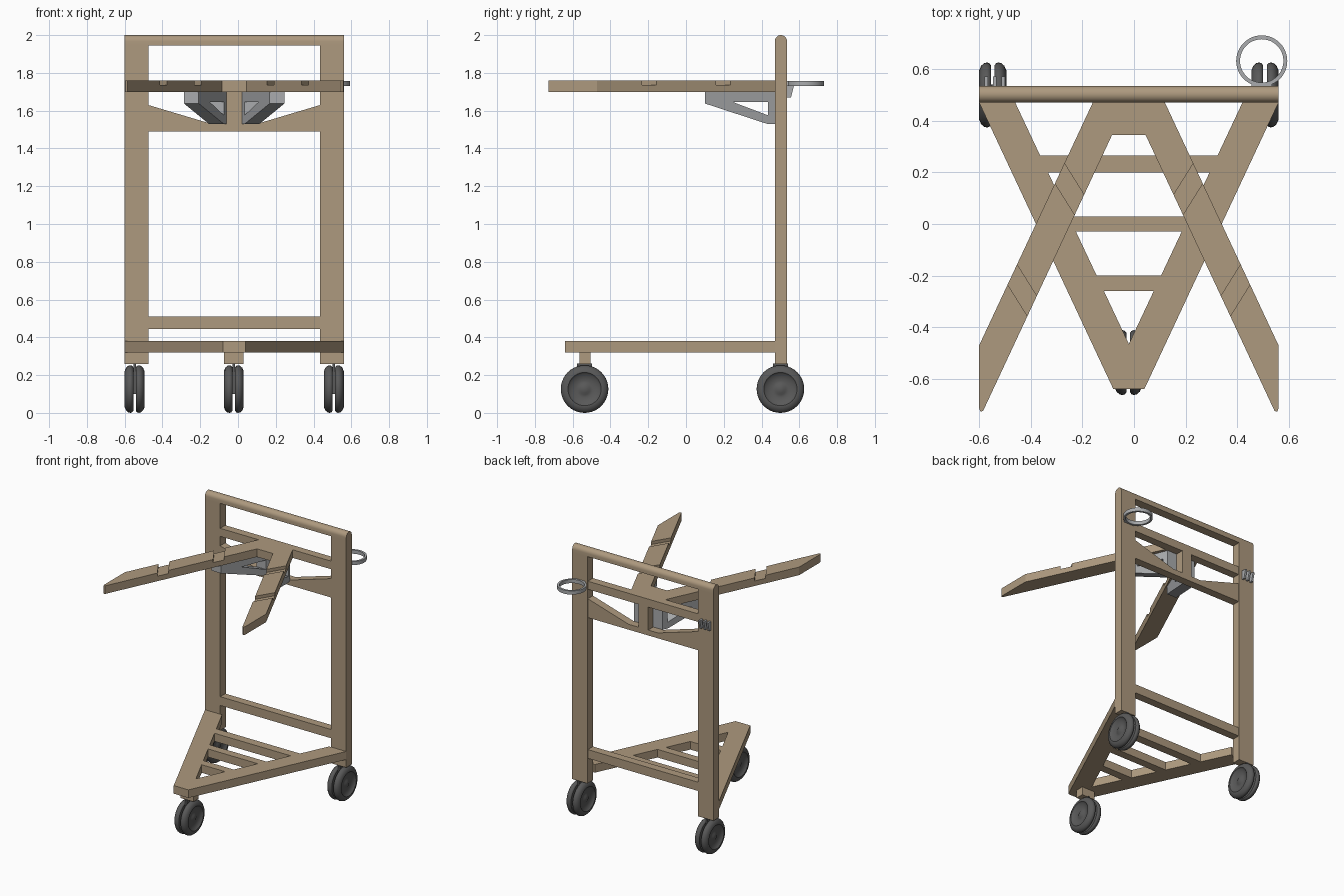
import bpy, bmesh, math
from mathutils import Vector

if "Cube" in bpy.data.objects:
    bpy.data.objects.remove(bpy.data.objects["Cube"])

CX = -0.02  # symmetry plane of the cart


def material(name, rgb):
    m = bpy.data.materials.new(name)
    m.diffuse_color = (*rgb, 1)
    m.use_nodes = True
    m.node_tree.nodes["Principled BSDF"].inputs["Base Color"].default_value = m.diffuse_color
    return m


WOOD = material("wood", (0.42, 0.32, 0.21))
METAL = material("metal", (0.40, 0.41, 0.42))
RUBBER = material("rubber", (0.10, 0.10, 0.10))


def finish(name, bm, mat, smooth=False):
    bmesh.ops.recalc_face_normals(bm, faces=bm.faces)
    me = bpy.data.meshes.new(name)
    bm.to_mesh(me)
    bm.free()
    ob = bpy.data.objects.new(name, me)
    bpy.context.collection.objects.link(ob)
    if mat:
        me.materials.append(mat)
    if smooth:
        bpy.ops.object.select_all(action='DESELECT')
        ob.select_set(True)
        bpy.context.view_layer.objects.active = ob
        bpy.ops.object.shade_smooth_by_angle(angle=math.radians(35))
    return ob


def prism(name, start, pts, vec, mat=WOOD, smooth=False):
    """Place 2D pts in space with start(a, b), then extrude along vec."""
    bm = bmesh.new()
    f = bm.faces.new([bm.verts.new(start(a, b)) for a, b in pts])
    ext = bmesh.ops.extrude_face_region(bm, geom=[f])["geom"]
    bmesh.ops.translate(bm, vec=Vector(vec),
                        verts=[v for v in ext if isinstance(v, bmesh.types.BMVert)])
    return finish(name, bm, mat, smooth)


def plan(name, pts, z0, z1, mat=WOOD):
    return prism(name, lambda x, y: (x, y, z0), pts, (0, 0, z1 - z0), mat)


def box(name, x0, x1, y0, y1, z0, z1, mat=WOOD):
    return plan(name, [(x0, y0), (x1, y0), (x1, y1), (x0, y1)], z0, z1, mat)


def flip(pts):
    return [(2 * CX - x, y) for x, y in reversed(pts)]


def lathe(name, profile, centre, axis, mat, segs=40, closed=False):
    bm = bmesh.new()
    vs = [bm.verts.new((a, 0, r) if axis == 'X' else (r, 0, a)) for a, r in profile]
    n = len(vs)
    edges = [bm.edges.new((vs[i], vs[(i + 1) % n])) for i in range(n if closed else n - 1)]
    bmesh.ops.spin(bm, geom=vs + edges, cent=(0, 0, 0), steps=segs, angle=2 * math.pi,
                   axis=(1, 0, 0) if axis == 'X' else (0, 0, 1))
    bmesh.ops.remove_doubles(bm, verts=bm.verts, dist=1e-5)
    bmesh.ops.translate(bm, verts=bm.verts, vec=Vector(centre))
    return finish(name, bm, mat, True)


def cut(ob, cutter):
    mod = ob.modifiers.new("cut", 'BOOLEAN')
    mod.operation, mod.solver, mod.object = 'DIFFERENCE', 'EXACT', cutter
    cutter.hide_render = True
    bpy.context.view_layer.objects.active = ob
    bpy.ops.object.modifier_apply(modifier=mod.name)
    bpy.data.objects.remove(cutter)


# Upright frame: posts, rounded handle and rails
box("left_post", -0.60, -0.475, 0.47, 0.535, 0.26, 1.945)
box("right_post", 0.435, 0.56, 0.47, 0.535, 0.26, 1.945)
arc = [(0.5025 + 0.0325 * math.cos(math.pi * i / 14), 1.9675 + 0.0325 * math.sin(math.pi * i / 14))
       for i in range(15)]
prism("handle", lambda y, z: (-0.60, y, z), arc + [(0.47, 1.945), (0.535, 1.945)],
      (1.16, 0, 0), WOOD, True)
box("upper_rail", -0.475, 0.435, 0.47, 0.53, 1.70, 1.76)
box("lower_rail", -0.475, 0.435, 0.47, 0.53, 0.445, 0.51)
prism("shaped_rail", lambda x, z: (x, 0.47, z),
      [(-0.475, 1.49), (0.435, 1.49), (0.435, 1.63), (0.10, 1.53), (-0.14, 1.53), (-0.475, 1.63)],
      (0, 0.06, 0))
box("centre_block", -0.06, 0.02, 0.47, 0.53, 1.53, 1.70)

# Forked arms with slanted grooves
half = [(-0.16, 0.47), (-0.60, -0.47), (-0.60, -0.715), (-0.595, -0.727), (-0.585, -0.725),
        (-0.085, 0.345)]
arms = plan("forked_arms", half + flip(half), 1.70, 1.76)
for gx, gy in ((-0.27, 0.235), (-0.455, -0.155)):
    quad = [(gx - 0.03, gy + 0.048), (gx + 0.105, gy - 0.168),
            (gx + 0.069, gy - 0.245), (gx - 0.066, gy - 0.029)]
    for pts in (quad, flip(quad)):
        cut(arms, plan("groove_cutter", pts, 1.737, 1.80, None))

# Metal brackets that follow the arms
for name, s in (("left_bracket", -1), ("right_bracket", 1)):
    def place(y, z, inner=0.04, s=s):
        return (CX + s * (inner + (0.47 - y) * 0.40), y, z)
    bracket = prism(name, place, [(0.10, 1.70), (0.10, 1.638), (0.43, 1.53), (0.47, 1.53),
                                  (0.47, 1.70)], (s * 0.078, 0, 0), METAL)
    cut(bracket, prism("hole_cutter", lambda y, z: place(y, z, 0.0),
                       [(0.25, 1.645), (0.435, 1.645), (0.435, 1.575)], (s * 0.16, 0, 0), None))

# Base: V frame and crossbars between its inner edges
plan("base_frame", [(-0.60, 0.47), (-0.08, -0.64), (0.04, -0.64), (0.56, 0.47),
                    (0.42, 0.47), (CX, -0.465), (-0.46, 0.47)], 0.32, 0.38)
for i, (y0, y1) in enumerate(((-0.26, -0.20), (-0.03, 0.03), (0.20, 0.265))):
    w0, w1 = [(y + 0.465) * 0.4706 for y in (y0, y1)]
    plan(f"base_crossbar_{i + 1}", [(CX - w0, y0), (CX + w0, y0), (CX + w1, y1), (CX - w1, y1)],
         0.32, 0.38)
box("front_wheel_block", -0.075, 0.03, -0.565, -0.505, 0.26, 0.32)

# Twin wheel casters
disc = [(0.007, 0), (0.007, 0.115), (0.013, 0.123), (0.022, 0.126), (0.034, 0.123), (0.045, 0.113),
        (0.0525, 0.096), (0.0525, 0.088), (0.042, 0.078), (0.034, 0.045), (0.036, 0.03), (0.042, 0.02),
        (0.044, 0)]
for name, x, y in (("front", -0.0225, -0.537), ("rear_left", -0.5475, 0.5), ("rear_right", 0.5075, 0.5)):
    for side, s in (("a", -1), ("b", 1)):
        lathe(f"{name}_wheel_{side}", [(s * a, r) for a, r in disc], (x, y, 0.126), 'X', RUBBER)
    box(f"{name}_caster_stem", x - 0.007, x + 0.007, y - 0.04, y + 0.04, 0.10, 0.262, RUBBER)

# Ring holder on the right post
lathe("ring_holder", [(1.73, 0.084), (1.73, 0.099), (1.757, 0.099), (1.757, 0.084)],
      (0.495, 0.632, 0), 'Z', METAL, 48, True)
box("ring_mount", 0.455, 0.535, 0.535, 0.548, 1.73, 1.757, METAL)

# Hooks on the back of the left post
for i in range(3):
    x = -0.58 + i * 0.033
    prism(f"hook_{i + 1}", lambda y, z: (x, y, z),
          [(0.535, 1.735), (0.572, 1.735), (0.556, 1.67), (0.535, 1.67)], (0.014, 0, 0), METAL)
